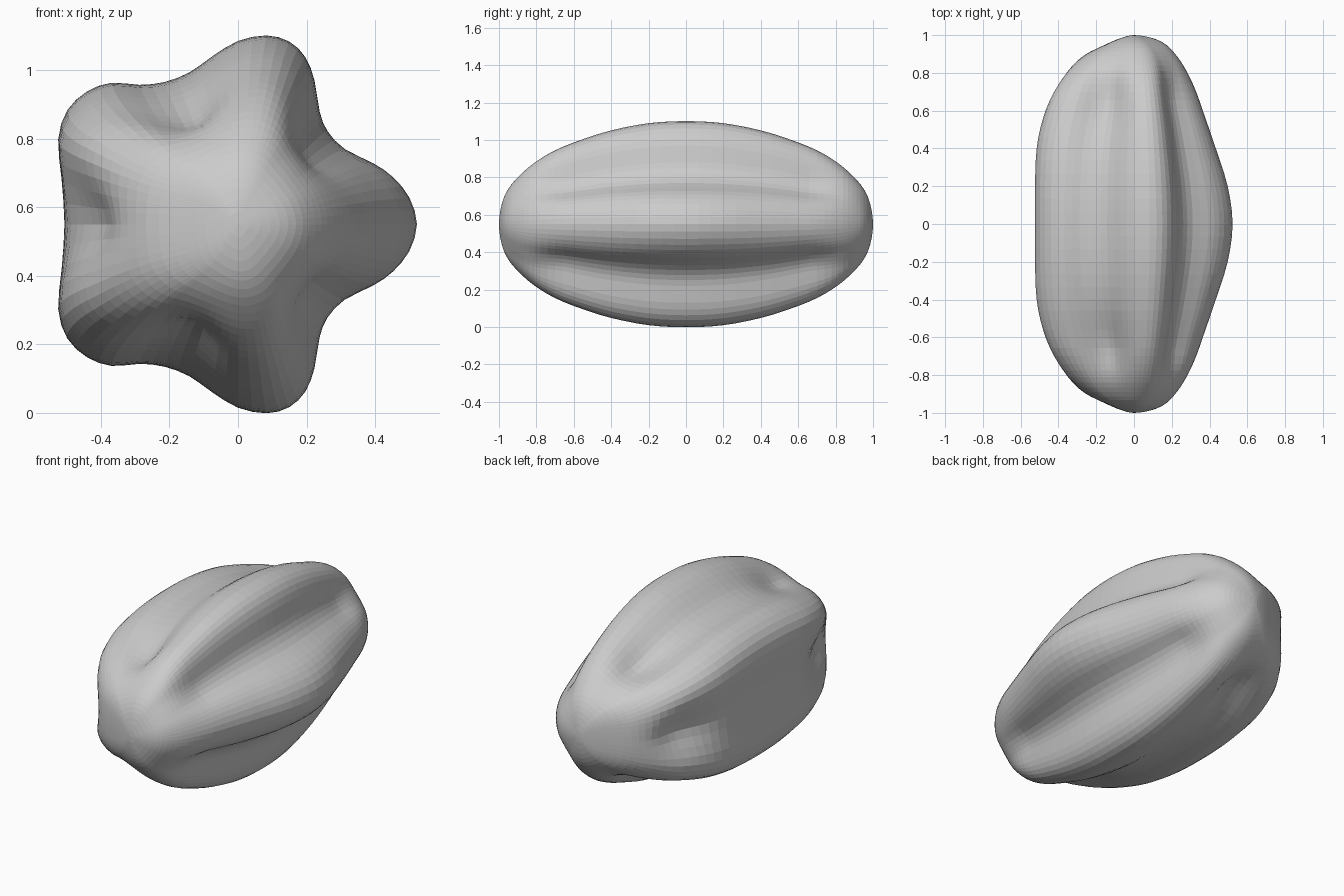
import bpy, bmesh, math

if "Cube" in bpy.data.objects:
    bpy.data.objects.remove(bpy.data.objects["Cube"])

CZ = 0.55
# Upper half of the five-lobed middle section: (x, height above the axis)
HALF = [(.522, 0), (.5, .078), (.452, .138), (.395, .178), (.311, .22),
        (.261, .272), (.238, .33), (.223, .42), (.197, .487), (.15, .533),
        (.083, .551), (0, .535), (-.075, .49), (-.142, .443), (-.215, .415),
        (-.288, .407), (-.369, .413), (-.44, .388), (-.498, .333),
        (-.524, .249), (-.514, .13), (-.506, 0)]
SECTION = HALF + [(x, -z) for x, z in HALF[-2:0:-1]]
# Taper toward one end: (y, right scale, left scale, height scale)
TAPER = [(0, 1, 1, 1), (.2, .95, 1, .98), (.4, .83, .985, .91),
         (.56, .725, .925, .82), (.7, .63, .82, .72), (.81, .53, .69, .605),
         (.89, .43, .52, .48), (.95, .32, .29, .35), (.985, .18, .13, .2),
         (1, 0, 0, 0)]


def spline(a, b, c, d, t):
    """Catmull-Rom interpolation of tuples between b and c."""
    return tuple(.5 * (2*q + (r-p)*t + (2*p-5*q+4*r-s)*t*t + (3*q-p-3*r+s)*t**3)
                 for p, q, r, s in zip(a, b, c, d))


def section_point(x, z, y):
    """Deepen the left grooves partway, then fill all grooves at the ends."""
    ang = math.atan2(z, x)
    dip = .11 * math.exp(-((abs(y) - .66) / .2) ** 2)
    groove = sum(math.exp(-((abs(ang) - a) / .27) ** 2) for a in (1.98, math.pi))
    x, z = x * (1 - dip * groove), z * (1 - dip * groove)
    t = min(1, max(0, (abs(y) - .62) / .35))
    k = .75 * t * t * (3 - 2 * t)
    f = 1 / math.hypot(math.cos(ang) / .53, math.sin(ang) / .54)
    return (x + (f * math.cos(ang) - x) * k, z + (f * math.sin(ang) - z) * k)


# Smoothed section loop
n = len(SECTION)
loop = [spline(*(SECTION[(i+k) % n] for k in (-1, 0, 1, 2)), t)
        for i in range(n) for t in (0, .5)]

# Smoothed taper from the middle to just before the end, mirrored to both ends
y1, r1, l1, h1 = TAPER[1]
y2, r2, l2, h2 = TAPER[-2]
ext = [(-y1, r1, l1, h1)] + TAPER + [(y2, -r2, -l2, -h2)]
half = [spline(*ext[i:i+4], t)
        for i in range(len(TAPER)-1) for t in (0, 1/3, 2/3)]
stations = [(-y, r, l, h) for y, r, l, h in half[:0:-1]] + half

# Fruit body: loft of the rings, closed to a point at each end
bm = bmesh.new()
rings = []
for y, r, l, h in stations:
    ring = []
    for p in loop:
        x, z = section_point(*p, y)
        w = (x + .525) / 1.045
        ring.append(bm.verts.new((x * (l + (r - l) * w), y, CZ + z * h)))
    rings.append(ring)
m = len(loop)
for a, b in zip(rings, rings[1:]):
    for i in range(m):
        j = (i + 1) % m
        bm.faces.new((a[i], a[j], b[j], b[i]))
for ring, y in ((rings[0], -1), (rings[-1], 1)):
    tip = bm.verts.new((0, y, CZ))
    for i in range(m):
        bm.faces.new((ring[i], ring[(i + 1) % m], tip))
bmesh.ops.recalc_face_normals(bm, faces=bm.faces)
mesh = bpy.data.meshes.new("star_fruit")
bm.to_mesh(mesh)
bm.free()
bpy.context.collection.objects.link(bpy.data.objects.new("star_fruit", mesh))
